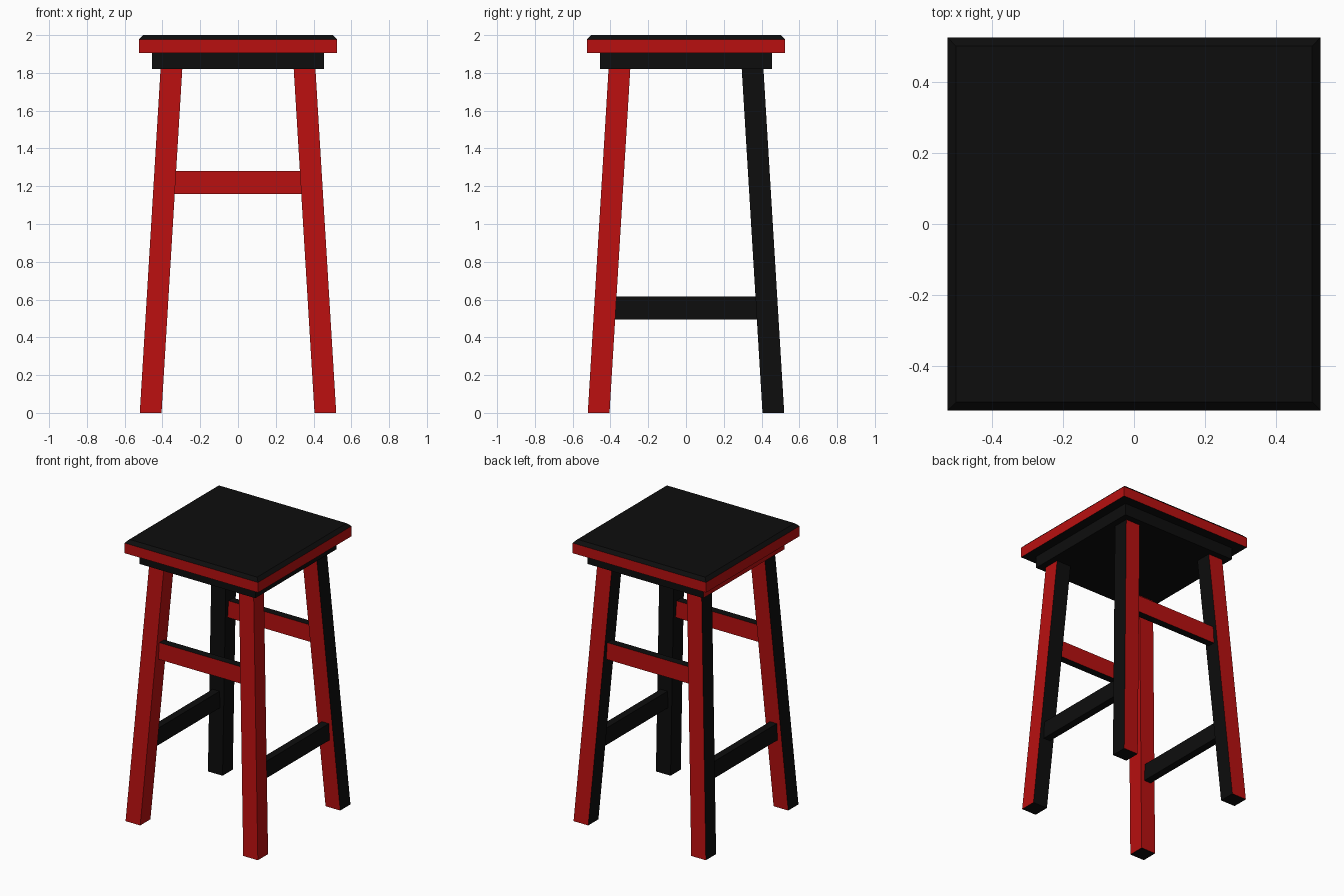
import bpy, bmesh

if "Cube" in bpy.data.objects:
    bpy.data.objects.remove(bpy.data.objects["Cube"])


def material(name, color):
    m = bpy.data.materials.new(name)
    m.diffuse_color = color
    m.use_nodes = True
    m.node_tree.nodes["Principled BSDF"].inputs["Base Color"].default_value = m.diffuse_color
    return m


BLACK = material("black_paint", (0.004, 0.004, 0.004, 1))
RED = material("red_paint", (0.48, 0.005, 0.005, 1))


def side_of(n):
    """Name the direction a face mostly points to."""
    axis = max(range(3), key=lambda i: abs(n[i]))
    return ("+" if n[axis] > 0 else "-") + "xyz"[axis]


def loft(name, rings, red_sides):
    """Stack rectangular rings (z, cx, cy, half_x, half_y) into a closed solid."""
    bm = bmesh.new()
    loops = [[bm.verts.new((cx + sx * hx, cy + sy * hy, z))
              for sx, sy in ((-1, -1), (1, -1), (1, 1), (-1, 1))]
             for z, cx, cy, hx, hy in rings]
    bm.faces.new(loops[0][::-1])
    bm.faces.new(loops[-1])
    for level, (a, b) in enumerate(zip(loops, loops[1:])):
        for i in range(4):
            j = (i + 1) % 4
            face = bm.faces.new((a[i], a[j], b[j], b[i]))
            face.normal_update()
            # only the lowest band is painted red; a chamfer above stays black
            if level == 0 and side_of(face.normal) in red_sides:
                face.material_index = 1
    bmesh.ops.recalc_face_normals(bm, faces=bm.faces)
    mesh = bpy.data.meshes.new(name)
    bm.to_mesh(mesh)
    bm.free()
    mesh.materials.append(BLACK)
    mesh.materials.append(RED)
    ob = bpy.data.objects.new(name, mesh)
    bpy.context.collection.objects.link(ob)
    return ob


ALL = ("+x", "-x", "+y", "-y")

# Seat board with a chamfered top edge
loft("seat", [(1.905, 0, 0, 0.525, 0.525), (1.977, 0, 0, 0.525, 0.525),
              (2.0, 0, 0, 0.502, 0.502)], ALL)

# Block under the seat
loft("apron", [(1.82, 0, 0, 0.455, 0.455), (1.905, 0, 0, 0.455, 0.455)], ("-x",))

# Splayed legs, each with its own painted sides
HALF, FOOT, TOP = 0.0575, 0.4625, 0.3525
legs = {
    "front_left_leg": (-1, -1, ("-y", "+x", "+y")),
    "front_right_leg": (1, -1, ("-y", "+x")),
    "back_left_leg": (-1, 1, ("+y",)),
    "back_right_leg": (1, 1, ("-y", "+y")),
}
for name, (sx, sy, red) in legs.items():
    loft(name, [(0, sx * FOOT, sy * FOOT, HALF, HALF),
                (1.82, sx * TOP, sy * TOP, HALF, HALF)], red)

# Rails: high red pair front and back, low black pair at the sides
for s, word in ((-1, "front"), (1, "back")):
    loft(word + "_rail", [(z, 0, s * 0.389, 0.355, 0.027) for z in (1.16, 1.28)],
         ("+y", "-y"))
for s, word in ((-1, "left"), (1, "right")):
    loft(word + "_rail", [(z, s * 0.43, 0, 0.027, 0.395) for z in (0.495, 0.615)], ())
